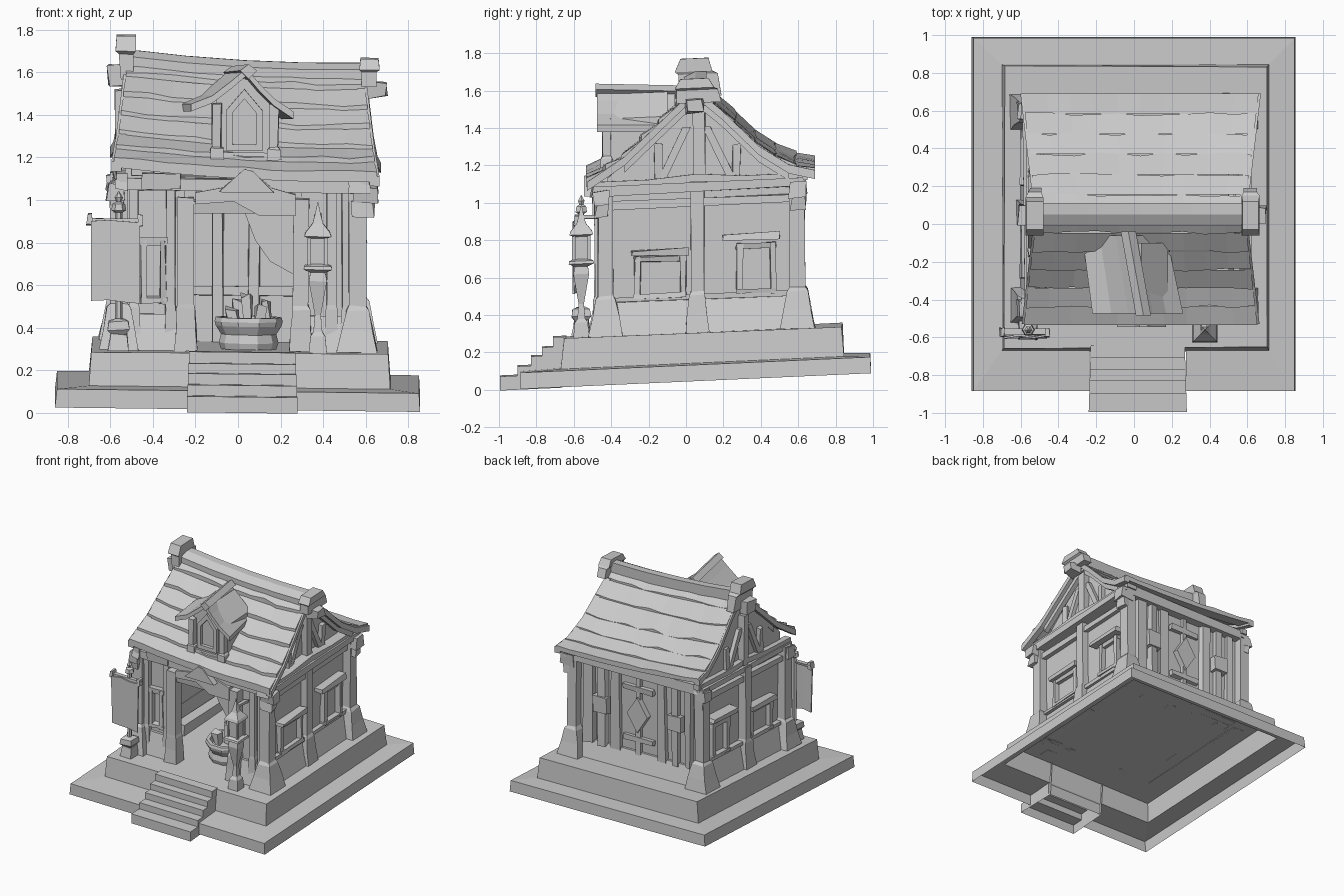
import bpy, bmesh, math, random
from mathutils import Vector
random.seed(4)

def lean(v):
    # the whole building leans a little up towards the back
    return Vector((v[0], v[1], v[2] + .045 * (v[1] + .66) - .012 * v[0]))

def finish(name, bm):
    for v in bm.verts:
        v.co = lean(v.co)
    bmesh.ops.recalc_face_normals(bm, faces=bm.faces[:])
    me = bpy.data.meshes.new(name)
    bm.to_mesh(me); bm.free()
    ob = bpy.data.objects.new(name, me)
    bpy.context.collection.objects.link(ob)
    return ob

def lofts(name, parts, cap0=True, cap1=True):
    """Each part is a list of rings with equal point counts."""
    bm = bmesh.new()
    for rings in parts:
        vs = [[bm.verts.new(p) for p in r] for r in rings]
        n = len(vs[0])
        for a, b in zip(vs, vs[1:]):
            for i in range(n):
                bm.faces.new((a[i], a[(i+1) % n], b[(i+1) % n], b[i]))
        if cap0: bm.faces.new(vs[0])
        if cap1: bm.faces.new(vs[-1])
    return finish(name, bm)

def rect(x0, x1, y0, y1, z, j=0):
    r = lambda: random.uniform(-j, j)
    return [(x + r(), y + r(), z + r()) for x, y in ((x0, y0), (x1, y0), (x1, y1), (x0, y1))]

def box(x0, x1, y0, y1, z0, z1, j=.006):
    return [rect(x0, x1, y0, y1, z0, j), rect(x0, x1, y0, y1, z1, j)]

def sq(cx, cy, z, r, j=.004):
    return rect(cx - r, cx + r, cy - r, cy + r, z, j)

def post(cx, cy, r, z1, flare):
    return [sq(cx, cy, .28, r + flare), sq(cx, cy, .38, r + flare * .6), sq(cx, cy, .48, r + flare * .25),
            sq(cx, cy, .5, r), sq(cx, cy, z1, r)]

def turned(cx, cy, prof, n=8, rot=0):
    return [[(cx + r * math.cos(rot + i * math.tau / n), cy + r * math.sin(rot + i * math.tau / n), z)
             for i in range(n)] for r, z in prof]

def prism(pts, y0, y1):
    # x-z outline extruded along y
    return [[(x, y, z) for x, z in pts] for y in (y0, y1)]

# --- plinth: lower slab notched for the stairs, upper block, both open underneath
def notched(x0, x1, y0, y1, yn, z):
    return [(x, y, z) for x, y in ((x0, y0), (-.235, y0), (-.235, yn), (.275, yn), (.275, y0), (x1, y0), (x1, y1), (x0, y1))]
lofts("lower_slab", [[notched(-.86, .855, -.885, .99, -.675, .025), notched(-.85, .85, -.885, .985, -.675, .112),
                      notched(-.70, .715, -.67, .845, -.669, .12)]], cap0=False, cap1=False)
lofts("upper_plinth", [[rect(-.70, .715, -.67, .845, .12), rect(-.685, .70, -.655, .835, .28, .006)]], cap0=False)
bm = bmesh.new()
prof = [(-.66, .015), (-.995, .015)]
for y, y2, z in ((-.995, -.9, .09), (-.9, -.83, .14), (-.83, -.77, .19), (-.77, -.71, .235), (-.71, -.64, .287)):
    prof += [(y, z), (y2, z)]
sides = [[bm.verts.new((x * (1 - .12 * (y + 1)) + .02, y, z)) for y, z in prof] for x in (-.26, .26)]
for i in range(1, len(prof) - 1):
    bm.faces.new((sides[0][i], sides[1][i], sides[1][i+1], sides[0][i+1]))
for s in sides:
    bm.faces.new(s)
finish("stairs", bm)

# --- walls
XW, YF, YB = .53, -.42, .57
walls = [box(-XW, XW, YB - .03, YB, .28, 1.12), box(-XW, -.24, YF, YF + .03, .28, 1.1),
         box(.29, XW, YF, YF + .03, .28, 1.1), box(-.25, .3, YF, YF + .03, .95, 1.1)]
walls += [box(s * (XW - .03), s * XW, YF, YB, .28, 1.1) for s in (-1, 1)]
lofts("walls", walls)
skirts = [[rect(s * .5, s * .6, YF, YB, .28), rect(s * .5, s * .55, YF, YB, .46)] for s in (-1, 1)]
skirts += [[rect(a, b, YF - .06, YF, .28), rect(a, b, YF - .02, YF, .45)] for a, b in ((-.5, -.27), (.32, .5))]
skirts += [[rect(-.5, .5, YB, YB + .06, .28), rect(-.5, .5, YB, YB + .02, .42)]]
lofts("wall_skirts", skirts)

# --- posts with flared feet
posts = [post(s * .56, y, .04, 1.07, .055) for s in (-1, 1) for y in (-.43, .595)]
posts += [post(s * .555, .06, .035, 1.07, .03) for s in (-1, 1)]
posts += [post(x, -.45, .038, 1.0, .016) for x in (-.245, .295)]
posts += [post(x, -.43, .022, 1.06, .01) for x in (-.49, -.315, .44, .51)]
lofts("timber_posts", posts)

# --- horizontal beams and eave brackets (the left side projects less)
beams = [box(-.57, .6, -.485, -.42, 1.03, 1.09), box(-.57, .6, .57, .635, 1.03, 1.1),
         box(-.22, .27, -.48, -.41, .925, .985), box(-.45, -.27, -.5, -.43, 1.04, 1.11)]
for s, d in ((-1, .04), (1, 0)):
    beams += [box(s * .52, s * .575, YF, YB, .96, 1.0), box(s * .52, s * .57, YF, YB, .46, .485),
              [rect(s * .52, s * (.62 - d), -.51, .64, 1.035, .008), rect(s * .52, s * (.625 - d), -.5, .63, 1.08, .008)]]
    for y in (-.45, .6):
        beams += [box(s * .54, s * (.635 - d), y - .035, y + .035, .92, .99, .01),
                  box(s * .54, s * (.655 - d), y - .045, y + .045, .98, 1.06, .01)]
lofts("beams_and_brackets", beams)

# --- side windows: glass, frame and crooked lintel
glass, frames = [], []
for s in (-1, 1):
    for y0, y1, z0, z1, l0, l1, zl in ((-.275, .0, .475, .7, -.29, .01, .7), (.27, .48, .475, .745, .2, .5, .765)):
        glass.append(box(s * .52, s * .537, y0, y1, z0, z1, 0))
        frames += [box(s * .53, s * .575, y0, y0 + .035, z0, z1), box(s * .53, s * .575, y1 - .03, y1, z0, z1),
                   box(s * .53, s * .58, y0, y1, z0, z0 + .025), box(s * .53, s * .57, y0, y1, z1 - .03, z1),
                   box(s * .53, s * .6, l0, l1, zl, zl + .035, .008)]
# front window
glass.append(box(-.45, -.34, -.43, -.42, .5, .8, 0))
frames += [box(a, b, -.465, -.42, c, d) for a, b, c, d in
           ((-.455, -.43, .5, .8), (-.365, -.34, .5, .8), (-.46, -.335, .5, .53), (-.465, -.33, .77, .81))]
lofts("window_panes", glass)
lofts("window_frames", frames)

# --- back wall boards
boards = []
for x, w in ((-.44, .06), (-.33, .05), (-.2, .075), (.2, .07), (.31, .06), (.43, .075)):
    boards.append(box(x - w / 2, x + w / 2, YB, YB + random.uniform(.03, .055), .4, 1.05, .01))
boards += [box(-.13, .13, YB, YB + .035, .5, .54), box(-.13, .13, YB, YB + .035, .9, .94),
           box(-.02, .02, YB, YB + .03, .4, 1.05), box(-.39, -.27, YB, YB + .06, .68, .8), box(.26, .38, YB, YB + .06, .66, .79),
           prism([(0, .58), (.09, .72), (0, .86), (-.09, .72)], YB, YB + .045)]
lofts("back_boards", boards)

# --- roof surface as a function of width fraction s and depth y
PROF = [(-.53, 1.13), (-.33, 1.255), (-.1, 1.465), (.05, 1.6), (.19, 1.48), (.39, 1.28), (.55, 1.175), (.69, 1.14)]
def height(y):
    for (a, p), (b, q) in zip(PROF, PROF[1:]):
        if y <= b:
            return p + (q - p) * (y - a) / (b - a)
    return PROF[-1][1]
def roof(s, y, dz=0, out=0):
    x = .035 + s * (.55 + .07 * abs(y - .05) / .6 + out)
    return (x, y, height(max(y, -.53)) + dz - .045 * x + .02 * s * s - .01)

rows = []
for end, lift in ((-.535, .026), (.69, .01)):
    for i in range(6):
        y0, y1 = .05 + (end - .05) * i / 6, .05 + (end - .05) * (i + 1) / 6
        rings = []
        for k in range(11):
            s = k / 5 - 1
            yj, zj = (random.uniform(-.01, .01) if i < 5 else 0), random.uniform(-.006, .006)
            rings.append([roof(s, y0, .004), roof(s, y1 + yj, lift + zj), roof(s, y1 + yj, -.025), roof(s, y0, -.03)])
        rows.append(rings)
lofts("roof_shingle_rows", rows)
lofts("ridge_cap", [[[roof(s, -.01, -.04), roof(s, -.01, .0 + .06), roof(s, .05, .035), roof(s, .11, .085), roof(s, .11, -.04)]
                     for s in (-.98, -.5, 0, .5, .98)]])
# bargeboards and ridge end blocks
barge = []
for s in (-1, 1):
    barge.append([[roof(s, y, .002, .012), roof(s, y, .002, -.035), roof(s, y, -.045, -.035), roof(s, y, -.045, .012)]
                  for y, _ in PROF])
    barge.append([[roof(s, y, -.045, -.02), roof(s, y, -.045, -.06), roof(s, y, -.085, -.06), roof(s, y, -.085, -.02)]
                  for y, _ in PROF[1:-1]])
lofts("bargeboards", barge)
lofts("ridge_ends", [[rect(-.55, -.49, -.04, .19, 1.53), rect(-.56, -.49, -.04, .17, 1.65), rect(-.575, -.48, -.06, .14, 1.665),
                      rect(-.57, -.48, -.03, .12, 1.735)],
                     [rect(.58, .65, -.05, .19, 1.51), rect(.58, .65, -.05, .17, 1.58), rect(.57, .665, -.06, .15, 1.59),
                      rect(.575, .66, -.03, .12, 1.64)],
                     box(-.61, -.54, .0, .1, 1.5, 1.6, .01), box(.6, .7, .0, .09, 1.46, 1.53, .01)])

# --- gable walls and gable timbers
gable, studs = [], []
for s in (-1, 1):
    pts = [(-.42, 1.05), (-.42, 1.15), (-.1, 1.42), (.05, 1.55), (.19, 1.44), (.39, 1.24), (.57, 1.13), (.57, 1.05)]
    gable.append([[(x, y, z - .045 * x) for y, z in pts] for x in (s * .5, s * .53)])
    studs += [box(s * .52, s * .575, .04, .1, 1.08, 1.48), box(s * .52, s * .56, -.17, -.13, 1.08, 1.3),
              box(s * .52, s * .56, .25, .29, 1.08, 1.28)]
    for e in (-1, 1):  # slanting braces
        studs.append([[(x, .055 + e * (d + a), z) for a, x in ((0, s * .52), (.045, s * .52), (.045, s * .56), (0, s * .56))]
                      for d, z in ((.03, 1.38), (.17, 1.09))])
    d = .04 if s < 0 else 0
    studs.append([[(s * .52, y, z), (s * (.61 - d), y, z), (s * (.61 - d), y, z - .04), (s * .52, y, z - .04)]
                  for y, z in ((-.5, 1.11), (-.2, 1.11), (.06, 1.13), (.3, 1.11), (.65, 1.11))])
lofts("gable_walls", gable)
lofts("gable_timbers", studs)

# --- dormer
DP = [(-.22, 1.44), (-.12, 1.48), (-.03, 1.55), (.04, 1.61), (.1, 1.54), (.17, 1.47), (.26, 1.41)]
shell = DP + [(x, z - .035) for x, z in reversed(DP)]
lofts("dormer_roof", [[[(x, -.475, z) for x, z in shell], [(x * .93 - .07, -.06, z - .02) for x, z in shell]]])
lofts("dormer_ridge", [[[(x, -.485, z) for x, z in ((.01, 1.6), (.05, 1.63), (.09, 1.6), (.05, 1.56))],
                        [(x - .08, -.04, z) for x, z in ((.01, 1.57), (.05, 1.6), (.09, 1.57), (.05, 1.53))]]])
lofts("dormer_walls", [prism([(-.1, 1.18), (.18, 1.17), (.18, 1.44), (.04, 1.57), (-.1, 1.46)], -.41, -.1)])
arch = [(-.055, 1.22), (.115, 1.22), (.115, 1.41), (.03, 1.51), (-.055, 1.41)]
inner = [(-.025, 1.25), (.085, 1.25), (.085, 1.4), (.03, 1.465), (-.025, 1.4)]
timbers = [prism([arch[i], arch[(i+1) % 5], inner[(i+1) % 5], inner[i]], -.435, -.4) for i in range(5)]
for x in (-.1, .17):
    timbers += [[sq(x, -.425, 1.18, .032), sq(x, -.425, 1.23, .03), sq(x, -.425, 1.24, .02), sq(x, -.425, 1.44, .022)]]
timbers.append(box(-.11, .19, -.44, -.4, 1.18, 1.21))
lofts("dormer_timbers", timbers)

# --- doorway canopy and torn curtain
lofts("door_canopy", [prism([(-.2, .97), (-.2, 1.025), (-.07, 1.05), (.03, 1.135), (.07, 1.125), (.16, 1.05), (.27, 1.02),
                             (.27, .92), (.1, .92), (-.02, .985)], -.5, -.42),
                      prism([(-.09, 1.03), (.03, 1.14), (.07, 1.13), (.17, 1.03)], -.545, -.45)])
lofts("curtain", [prism([(.03, .93), (.26, .93), (.26, .64), (.15, .7), (.08, .8)], -.36, -.345)])

# --- interior: cauldron with logs, wall studs, low bench
lofts("cauldron", [turned(.05, -.2, [(.13, .28), (.14, .31), (.13, .35), (.155, .39), (.16, .41), (.155, .43), (.13, .43), (.12, .38)], 10)])
lofts("cauldron_clutter", [box(x, x + .05, y, y + .06, .38, z, .015) for x, y, z in
                           ((-.05, -.25, .47), (.02, -.2, .53), (.08, -.24, .49), (.1, -.14, .5), (-.02, -.13, .5))])
lofts("inner_studs", [box(x, x + .05, .48, .54, .28, 1.08) for x in (-.4, -.12, .05, .3)]
      + [box(-.5, .5, .5, .54, .5, .54), box(-.48, -.4, -.1, .45, .28, .36)])

# --- banner on a standing pole
lofts("banner_pole", [[sq(-.56, -.56, .28, .05), sq(-.56, -.56, .36, .04)],
                      [sq(-.56, -.56, .36, .035), sq(-.56, -.56, .38, .05), sq(-.56, -.56, .42, .045), sq(-.56, -.56, .43, .02)],
                      turned(-.56, -.56, [(.018, .4), (.018, .93), (.035, .94), (.03, .97), (.012, .98), (.02, 1.0), (.002, 1.03)], 6),
                      box(-.7, -.45, -.585, -.555, .88, .905), box(-.71, -.685, -.595, -.55, .87, .92), box(-.47, -.445, -.595, -.55, .87, .92)])
lofts("banner_cloth", [[[(x, -.6 + b, z), (x, -.59 + b, z), (x, -.59 - b, t), (x, -.6 - b, t)] for x, b, z, t in
                        ((-.69, .008, .515, .89), (-.61, -.006, .52, .895), (-.53, .006, .51, .89), (-.46, -.006, .505, .885))]])

# --- lantern on a post
q = math.pi / 4
lofts("lantern", [turned(.375, -.56, [(.06, .28), (.05, .36), (.03, .38), (.02, .46), (.06, .62), (.05, .66), (.095, .675), (.09, .69),
                                      (.055, .7), (.055, .82), (.09, .83), (.08, .85), (.035, .89), (.02, .93), (.002, .99)], 4, q)]
      + [box(.375 + a * .04 - .008, .375 + a * .04 + .008, -.56 + b * .04 - .008, -.56 + b * .04 + .008, .69, .84, .001)
         for a in (-1, 1) for b in (-1, 1)]
      + [box(.36, .39, -.56, -.43, .91, .93)])
